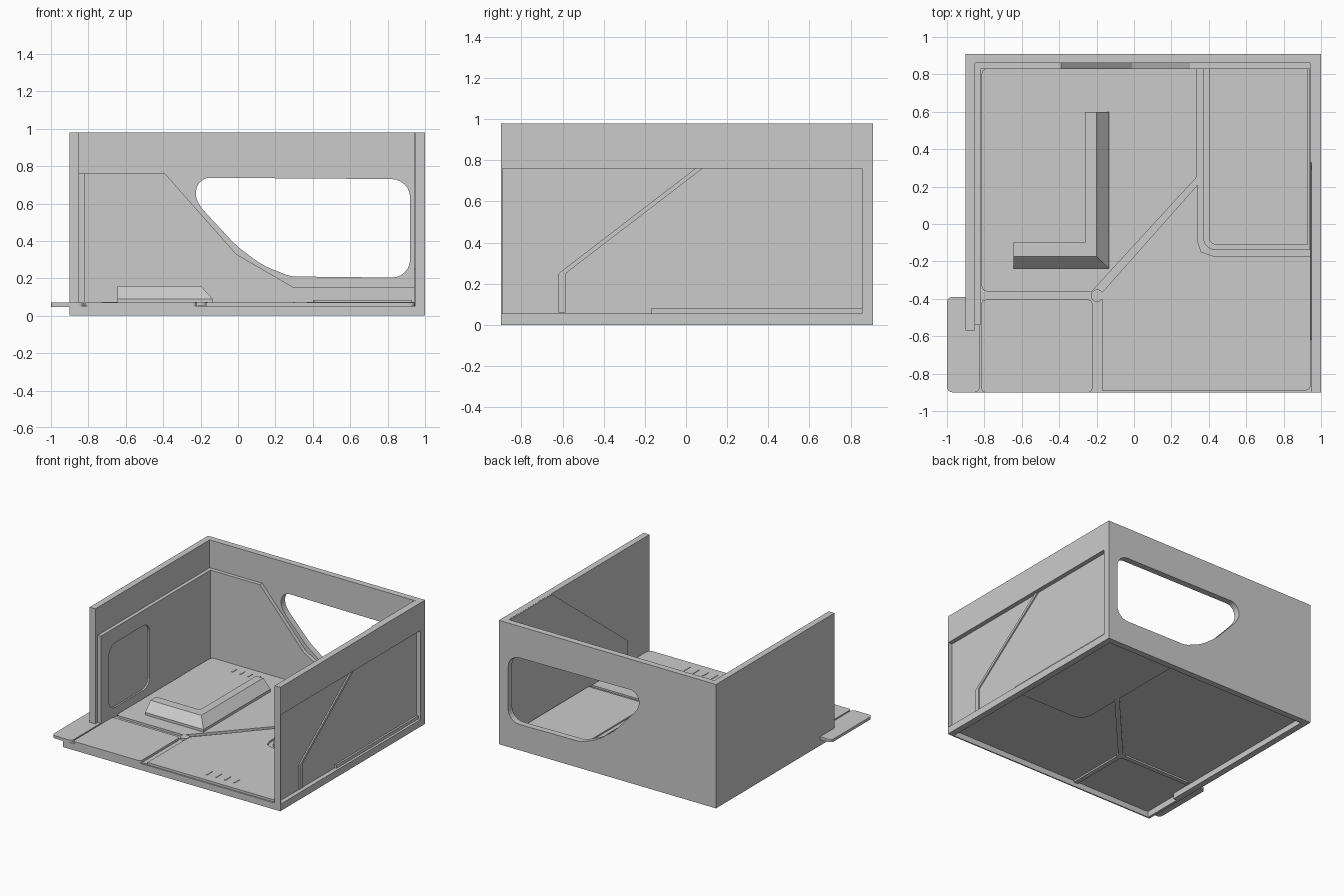
import bpy, bmesh
from math import pi, cos, sin
from mathutils import Vector

if "Cube" in bpy.data.objects:
    bpy.data.objects.remove(bpy.data.objects["Cube"])


def rounded(corners, steps=6):
    """Corner list (a, b, radius) to a 2D outline with rounded corners."""
    out = []
    n = len(corners)
    for i, (a, b, r) in enumerate(corners):
        p = Vector((a, b))
        if r == 0:
            out.append(p)
            continue
        d0 = (Vector(corners[i - 1][:2]) - p).normalized()
        d1 = (Vector(corners[(i + 1) % n][:2]) - p).normalized()
        s, e = p + d0 * r, p + d1 * r
        for k in range(steps + 1):
            t = k / steps
            w = 2 * t * (1 - t) * 0.75
            q0, q2 = (1 - t) ** 2, t ** 2
            out.append((s * q0 + p * w + e * q2) / (q0 + w + q2))
    return out


def link_mesh(name, bm):
    bmesh.ops.recalc_face_normals(bm, faces=bm.faces)
    me = bpy.data.meshes.new(name)
    bm.to_mesh(me)
    bm.free()
    ob = bpy.data.objects.new(name, me)
    bpy.context.collection.objects.link(ob)
    return ob


def prism(name, pts, lo, hi, axis='z'):
    """Extrude a 2D outline along an axis."""
    place = {'x': lambda a, b, h: (h, a, b),
             'y': lambda a, b, h: (a, h, b),
             'z': lambda a, b, h: (a, b, h)}[axis]
    bm = bmesh.new()
    base = [bm.verts.new(place(p[0], p[1], lo)) for p in pts]
    top = [bm.verts.new(place(p[0], p[1], hi)) for p in pts]
    bm.faces.new(base)
    bm.faces.new(top)
    n = len(pts)
    for i in range(n):
        j = (i + 1) % n
        bm.faces.new((base[i], base[j], top[j], top[i]))
    return link_mesh(name, bm)


def rect(a0, a1, b0, b1, r=0):
    return rounded([(a0, b0, r), (a1, b0, r), (a1, b1, r), (a0, b1, r)])


def box(name, x0, x1, y0, y1, z0, z1):
    return prism(name, rect(x0, x1, y0, y1), z0, z1)


def cut(ob, cutter):
    m = ob.modifiers.new('cut', 'BOOLEAN')
    m.operation, m.solver, m.object = 'DIFFERENCE', 'EXACT', cutter
    cutter.hide_render = True
    cutter.display_type = 'WIRE'
    cutter.hide_set(True)


def strip(name, p, q, width, z0, z1):
    """Straight flat bar between two floor points."""
    p, q = Vector(p), Vector(q)
    d = (q - p).normalized()
    s = Vector((-d.y, d.x)) * width / 2
    return prism(name, [p - s, q - s, q + s, p + s], z0, z1)


# back wall with the slanted window
back = box('back_wall', -0.9, 1.0, 0.86, 0.91, 0, 0.98)
window = rounded([(-0.21, 0.738, 0.06), (0.92, 0.73, 0.1), (0.92, 0.203, 0.1),
                  (0.28, 0.21, 0.03), (0.13, 0.27, 0.05), (-0.01, 0.375, 0.04),
                  (-0.2, 0.58, 0.03), (-0.23, 0.64, 0.03)])
cut(back, prism('window_cutter', window, 0.7, 1.0, 'y'))
prism('back_wall_lining', [(-0.85, 0.05), (-0.85, 0.76), (-0.39, 0.76), (-0.01, 0.33),
                           (0.3, 0.15), (0.95, 0.15), (0.95, 0.05)], 0.83, 0.86, 'y')

# left wall with inner lining and rounded inset
box('left_wall', -0.9, -0.85, -0.57, 0.86, 0, 0.98)
lining = prism('left_wall_lining', rect(-0.54, 0.83, 0.05, 0.76), -0.85, -0.822, 'x')
cut(lining, prism('left_inset_cutter', rect(-0.44, 0.07, 0.13, 0.64, 0.08), -0.835, -0.7, 'x'))

# right wall, recessed outside and stepped inside
right = box('right_wall', 0.95, 1.0, -0.9, 0.86, 0, 0.98)
cut(right, prism('right_recess_cutter', rect(-0.893, 0.855, 0.055, 0.76), 0.965, 1.1, 'x'))
prism('right_wall_lining', [(0.86, 0.05), (0.86, 0.979), (0.33, 0.979),
                            (-0.62, 0.25), (-0.62, 0.05)], 0.942, 0.95, 'x')
prism('right_diagonal_rib', [(0.045, 0.76), (0.08, 0.76), (-0.585, 0.25), (-0.585, 0.06),
                             (-0.62, 0.06), (-0.62, 0.25)], 0.96, 0.975, 'x')
box('right_sill', 0.955, 0.98, -0.17, 0.855, 0.05, 0.08)

# floor sheet with skirts, open underneath
box('floor_sheet', -0.85, 0.95, -0.89, 0.86, 0.045, 0.052)
box('front_skirt', -0.9, 0.95, -0.9, -0.89, 0, 0.052)
box('left_skirt', -0.9, -0.88, -0.89, -0.57, 0, 0.052)

# raised floor panels separated by grooves
r = 0.03
prism('floor_panel_back', rounded([(-0.815, -0.36, r), (-0.225, -0.36, 0), (0.335, 0.25, 0),
                                   (0.335, 0.83, 0), (-0.815, 0.83, r)]), 0.052, 0.07)
prism('floor_panel_front_left', rect(-0.815, -0.223, -0.9, -0.405, 0.02), 0.052, 0.07)
prism('floor_panel_front_right', rounded([(-0.17, -0.89, 0), (0.945, -0.89, r), (0.945, -0.17, 0),
                                          (0.42, -0.17, 0), (0.36, -0.15, 0), (0.34, -0.09, 0),
                                          (0.34, 0.21, 0), (-0.17, -0.365, 0)]), 0.052, 0.07)

# corner platform inside a groove, stepped, with its tray showing below
for name, inset, z0, z1 in [('platform_tray', 0, 0.036, 0.056), ('platform_base', 0.03, 0.05, 0.074),
                            ('platform_top', 0.06, 0.07, 0.085)]:
    prism(name, rounded([(0.34 + inset, -0.17 + inset, 0.1 - inset), (0.945 - inset / 4, -0.17 + inset, 0),
                         (0.945 - inset / 4, 0.855 - inset / 4, 0),
                         (0.34 + inset, 0.855 - inset / 4, 0)]), z0, z1)

# groove channels and the round hub where they meet
hub = (-0.197, -0.383)
for i, end in enumerate([(-0.82, -0.383), (-0.197, -0.89), (0.34, 0.215)]):
    strip(f'groove_channel_{i}', hub, end, 0.036, 0.032, 0.056)
prism('groove_hub', [(hub[0] + 0.033 * cos(2 * pi * k / 24), hub[1] + 0.033 * sin(2 * pi * k / 24))
                     for k in range(24)], 0.03, 0.073)

# side tab reaching past the left wall
prism('side_tab', rounded([(-1.0, -0.9, r), (-0.825, -0.9, r), (-0.825, -0.39, 0),
                           (-1.0, -0.39, r)]), 0.048, 0.07)

# L-shaped ledge with bevelled outer sides
bm = bmesh.new()
rings = []
for out, z in [(0, 0.06), (0, 0.09), (0.065, 0.16)]:
    x1, y0 = -0.135 - out, -0.238 + out
    rings.append([bm.verts.new((x, y, z)) for x, y in
                  [(-0.645, y0), (x1, y0), (x1, 0.6), (-0.262, 0.6), (-0.262, -0.1), (-0.645, -0.1)]])
for a, b in zip(rings, rings[1:]):
    for i in range(6):
        j = (i + 1) % 6
        bm.faces.new((a[i], a[j], b[j], b[i]))
bm.faces.new(rings[0])
bm.faces.new(rings[-1])
link_mesh('angled_ledge', bm)

# shallow pad behind the ledge and small vent bars
prism('floor_pad', rect(-0.73, -0.3, -0.05, 0.68, 0.02), 0.068, 0.074)
for i in range(4):
    x = 0.3 + 0.08 * i
    strip(f'front_vent_{i}', (x, -0.82), (x, -0.75), 0.008, 0.068, 0.074)
    x = -0.55 + 0.07 * i
    strip(f'back_vent_{i}', (x, 0.71), (x, 0.77), 0.008, 0.068, 0.074)
